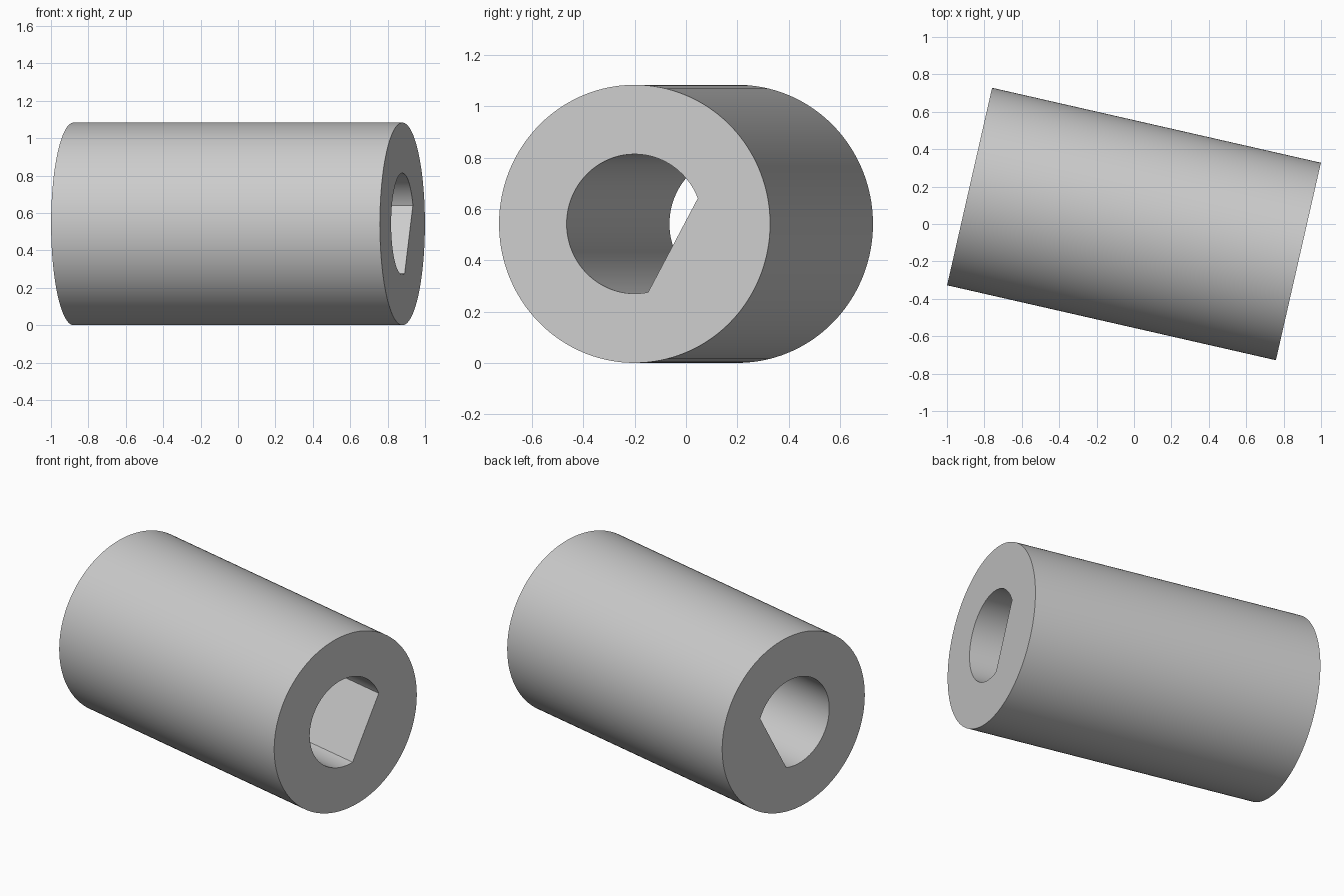
import bpy, bmesh
from math import cos, radians

cube = bpy.data.objects.get("Cube")
if cube:
    bpy.data.objects.remove(cube, do_unlink=True)

OUTER, BORE, LENGTH = 0.5415, 0.2715, 1.803
SEGMENTS = 144
FLAT_DIR, FLAT_HALF = -28.5, 50   # direction and half angle of the bore flat, in degrees
YAW = -12.84


def bore_radius(offset):
    """D-shaped bore: round, with one chord cut straight."""
    if abs(offset) >= FLAT_HALF:
        return BORE
    return BORE * cos(radians(FLAT_HALF)) / cos(radians(offset))


# Grey material
grey = bpy.data.materials.new("plain grey")
grey.use_nodes = True
colour = (0.6, 0.6, 0.6, 1)
grey.diffuse_color = colour
grey.node_tree.nodes["Principled BSDF"].inputs["Base Color"].default_value = colour

# Sleeve: four rings around the x axis, joined into a closed tube
bm = bmesh.new()


def ring(x, radius):
    verts = []
    for i in range(SEGMENTS):
        offset = i * 360 / SEGMENTS - 180
        angle = radians(FLAT_DIR + offset)
        r = radius(offset)
        verts.append(bm.verts.new((x, r * cos(angle), r * cos(angle - radians(90)))))
    return verts


h = LENGTH / 2
rings = [ring(-h, lambda o: OUTER), ring(h, lambda o: OUTER),
         ring(h, bore_radius), ring(-h, bore_radius)]
for a, b in zip(rings, rings[1:] + rings[:1]):
    for i in range(SEGMENTS):
        j = (i + 1) % SEGMENTS
        bm.faces.new((a[i], a[j], b[j], b[i]))
bmesh.ops.recalc_face_normals(bm, faces=bm.faces)

mesh = bpy.data.meshes.new("sleeve")
bm.to_mesh(mesh)
bm.free()
mesh.materials.append(grey)
sleeve = bpy.data.objects.new("sleeve", mesh)
bpy.context.collection.objects.link(sleeve)
sleeve.location.z = OUTER
sleeve.rotation_euler.z = radians(YAW)

# Smooth walls, sharp rims and flat corners
bpy.ops.object.select_all(action='DESELECT')
sleeve.select_set(True)
bpy.context.view_layer.objects.active = sleeve
bpy.ops.object.shade_smooth_by_angle(angle=radians(30))
